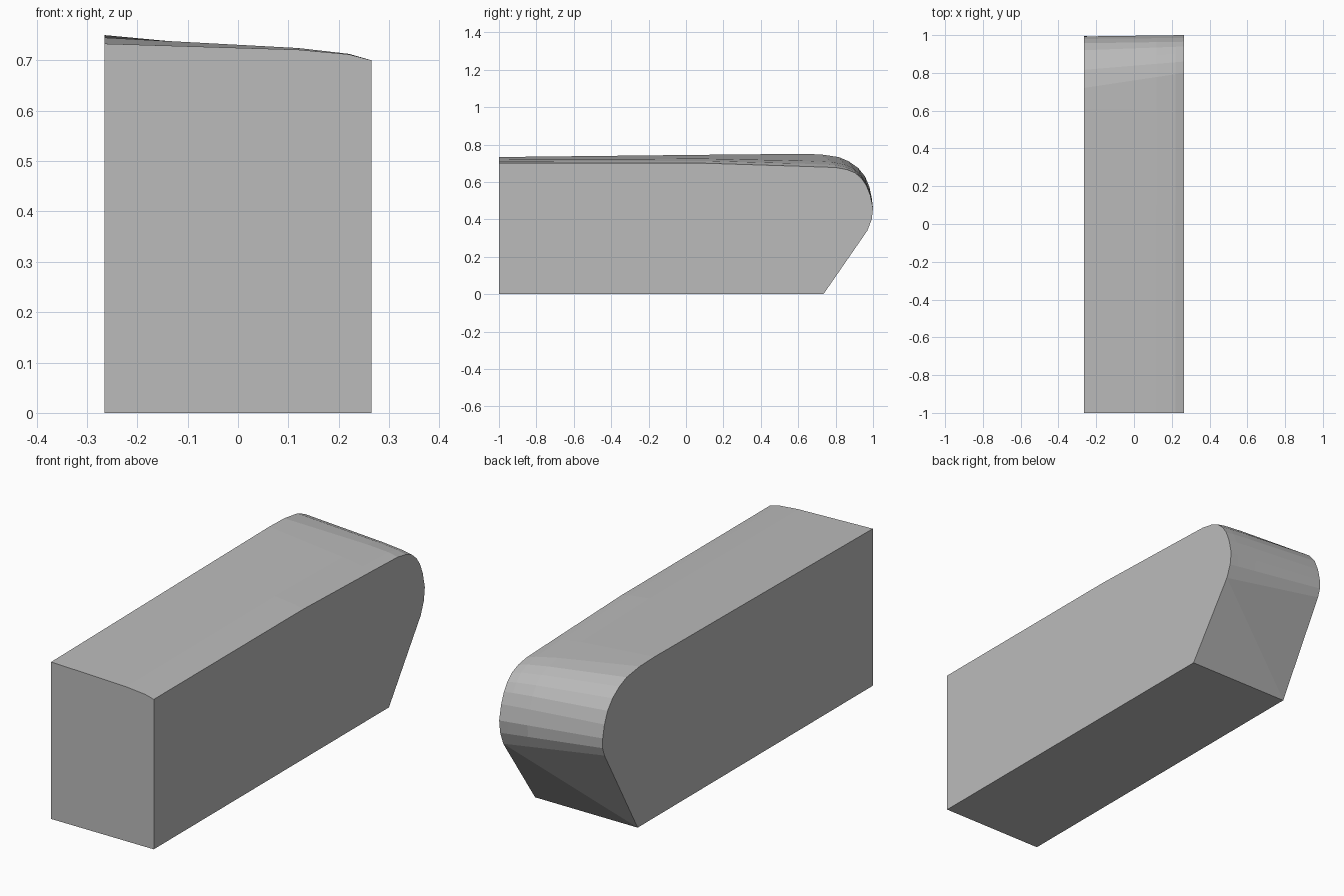
import bpy, bmesh

if "Cube" in bpy.data.objects:
    bpy.data.objects.remove(bpy.data.objects["Cube"], do_unlink=True)

HALF = 0.265
BOTTOM_BACK = 0.735

# Upper edge of each side as (y, z), from the front over the rounded back
right_edge = [(-1, .733), (.1, .745), (.61, .75), (.72, .747), (.816, .733), (.87, .71),
              (.92, .675), (.957, .63), (.98, .575), (.993, .515), (.994, .47), (.98, .43)]
left_edge = [(-1, .70), (.1, .70), (.6, .684), (.8, .677), (.86, .666), (.905, .648),
             (.94, .617), (.965, .58), (.985, .53), (1.0, .46), (.993, .40), (.97, .34)]
# Slight crown near the left shoulder, as (x, crown height)
stations = [(-HALF, 0), (.12, .012), (.22, .009), (HALF, 0)]

material = bpy.data.materials.new("plain grey")
material.use_nodes = True
grey = (.5, .5, .5, 1)
material.diffuse_color = grey
material.node_tree.nodes["Principled BSDF"].inputs["Base Color"].default_value = grey

bm = bmesh.new()

# Lofted top and rounded back
rows = []
last = len(right_edge) - 1
for x, crown in stations:
    t = (x + HALF) / (2 * HALF)
    row = []
    for i, ((y0, z0), (y1, z1)) in enumerate(zip(right_edge, left_edge)):
        fade = max(0, 1 - max(0, i - 2) / (last - 4))
        row.append(bm.verts.new((x, y0 + (y1 - y0) * t, z0 + (z1 - z0) * t + crown * fade)))
    rows.append(row)
for a, b in zip(rows, rows[1:]):
    for i in range(last):
        bm.faces.new((a[i], b[i], b[i + 1], a[i + 1]))

# Flat base corners
rf, lf = [bm.verts.new((x, -1, 0)) for x in (-HALF, HALF)]
rb, lb = [bm.verts.new((x, BOTTOM_BACK, 0)) for x in (-HALF, HALF)]

# Base, front, sides and the creased slope under the back
bm.faces.new((rf, rb, lb, lf))
bm.faces.new([rf, lf] + [row[0] for row in reversed(rows)])
bm.faces.new([rb, rf] + rows[0])
bm.faces.new([lb, lf] + rows[-1])
bm.faces.new((rb, lb, rows[-1][-1]))
bm.faces.new([rb] + [row[-1] for row in rows])
bmesh.ops.recalc_face_normals(bm, faces=bm.faces[:])

mesh = bpy.data.meshes.new("rounded_block")
bm.to_mesh(mesh)
bm.free()
mesh.materials.append(material)
block = bpy.data.objects.new("rounded_block", mesh)
bpy.context.collection.objects.link(block)
